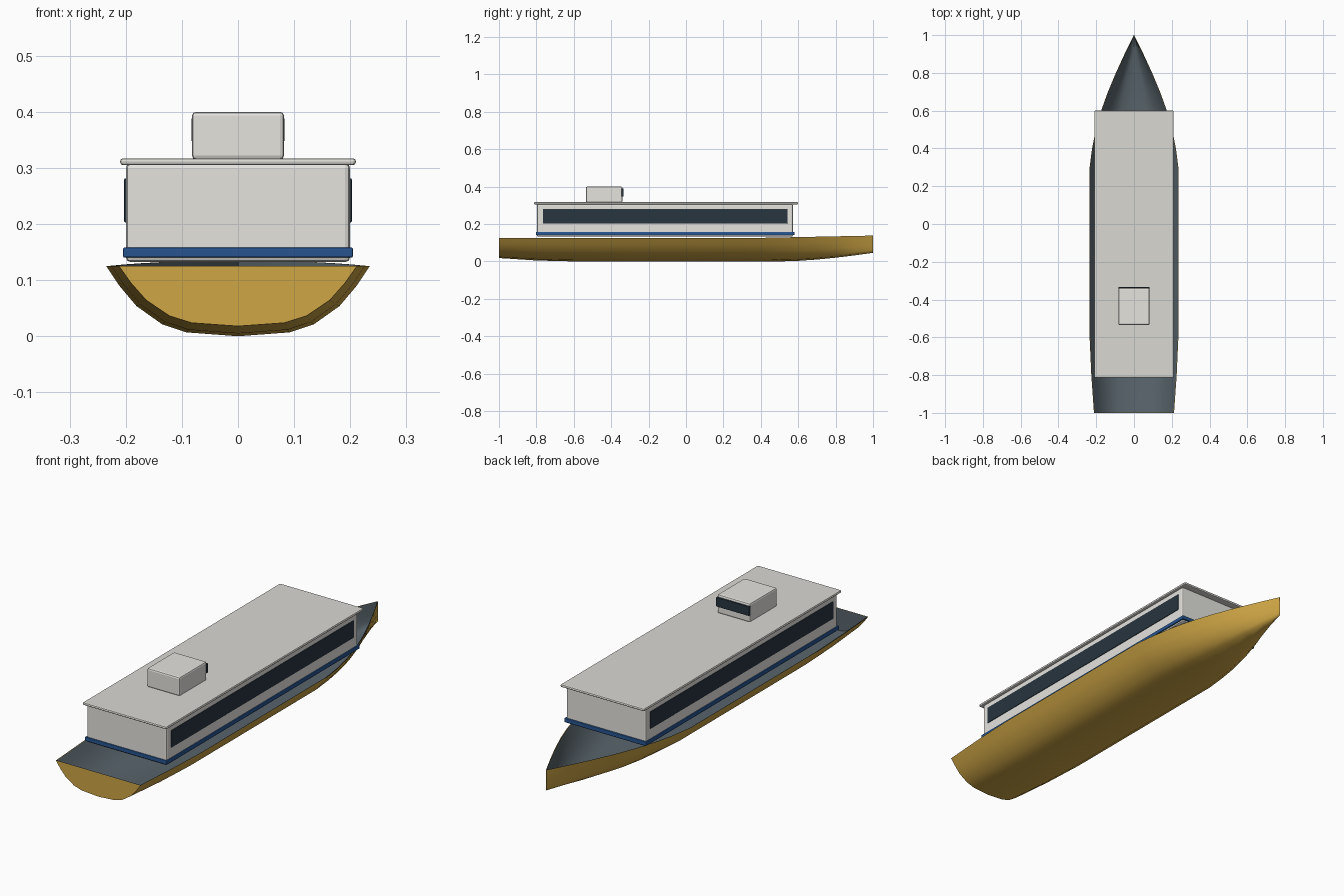
import bpy, bmesh, math

if "Cube" in bpy.data.objects:
    bpy.data.objects.remove(bpy.data.objects["Cube"])


def material(name, rgb):
    m = bpy.data.materials.new(name)
    m.diffuse_color = (*rgb, 1)
    m.use_nodes = True
    m.node_tree.nodes["Principled BSDF"].inputs["Base Color"].default_value = m.diffuse_color
    return m


GOLD = material("gold_paint", (0.62, 0.38, 0.06))
DECK = material("deck_grey", (0.10, 0.13, 0.15))
WHITE = material("off_white", (0.78, 0.77, 0.73))
ROOF = material("roof_white", (0.70, 0.69, 0.65))
BLUE = material("blue_trim", (0.02, 0.09, 0.28))
GLASS = material("dark_glass", (0.02, 0.035, 0.05))


def box(name, x, y, z, mat, bevel=0.0):
    """Box from (min, max) ranges on each axis, with rounded edges."""
    bm = bmesh.new()
    bmesh.ops.create_cube(bm, size=1)
    for v in bm.verts:
        v.co = [(a + b) / 2 + c * (b - a) for (a, b), c in zip((x, y, z), v.co)]
    me = bpy.data.meshes.new(name)
    bm.to_mesh(me)
    bm.free()
    me.materials.append(mat)
    ob = bpy.data.objects.new(name, me)
    bpy.context.collection.objects.link(ob)
    if bevel:
        mod = ob.modifiers.new("bevel", 'BEVEL')
        mod.width = bevel
        mod.segments = 2
    return ob


# Hull stations: y, half width, keel height, rim height
STATIONS = [(-1, .212, .018, .125), (-.8, .226, .005, .125), (-.6, .235, 0, .125),
            (-.2, .235, 0, .125), (.3, .235, 0, .125), (.4, .222, 0, .126),
            (.5, .202, 0, .128), (.6, .174, .003, .130), (.7, .138, .010, .132),
            (.8, .096, .020, .134), (.9, .050, .032, .136), (1, .001, .046, .138)]
# Half section: fraction of width, fraction of depth
SECTION = [(1, 1), (.9, .72), (.77, .43), (.575, .17), (.39, .055), (0, .0)]
profile = [(-u, t) for u, t in SECTION] + SECTION[-2::-1]


def loft(name, mat, inset):
    """Hull skin; the inset one lines the inside of the outer one."""
    bm = bmesh.new()
    rows = []
    for y, w, lo, hi in STATIONS:
        w = max(w - inset, .0005)
        y = min(max(y, -1 + inset), 1 - inset)
        rows.append([bm.verts.new((u * w, y, lo + inset + t * (hi - lo - inset)))
                     for u, t in profile])
    for a, b in zip(rows, rows[1:]):
        for i in range(len(a) - 1):
            bm.faces.new((a[i], a[i + 1], b[i + 1], b[i]))
    bm.faces.new(rows[0])
    bm.faces.new(rows[-1])
    bmesh.ops.recalc_face_normals(bm, faces=bm.faces)
    if inset:
        bmesh.ops.reverse_faces(bm, faces=bm.faces)
    me = bpy.data.meshes.new(name)
    bm.to_mesh(me)
    bm.free()
    me.materials.append(mat)
    ob = bpy.data.objects.new(name, me)
    bpy.context.collection.objects.link(ob)
    bpy.ops.object.select_all(action='DESELECT')
    ob.select_set(True)
    bpy.context.view_layer.objects.active = ob
    bpy.ops.object.shade_smooth_by_angle(angle=math.radians(40))


loft("hull", GOLD, 0)
loft("hull_lining", DECK, .003)

# Passenger cabin with trim and overhanging roof
box("cabin", (-.2, .2), (-.797, .572), (.132, .308), WHITE, .009)
box("trim_band", (-.205, .205), (-.803, .58), (.14, .158), BLUE, .003)
box("roof", (-.21, .21), (-.813, .6), (.305, .317), ROOF, .005)

# Long side windows
for name, s in (("left_window", -1), ("right_window", 1)):
    box(name, sorted((s * .19, s * .203)), (-.765, .542), (.203, .281), GLASS, .002)

# Wheelhouse with a window facing the bow
box("wheelhouse", (-.082, .082), (-.535, -.34), (.315, .4), WHITE, .007)
box("wheelhouse_window", (-.083, .083), (-.345, -.333), (.347, .389), GLASS, .002)
